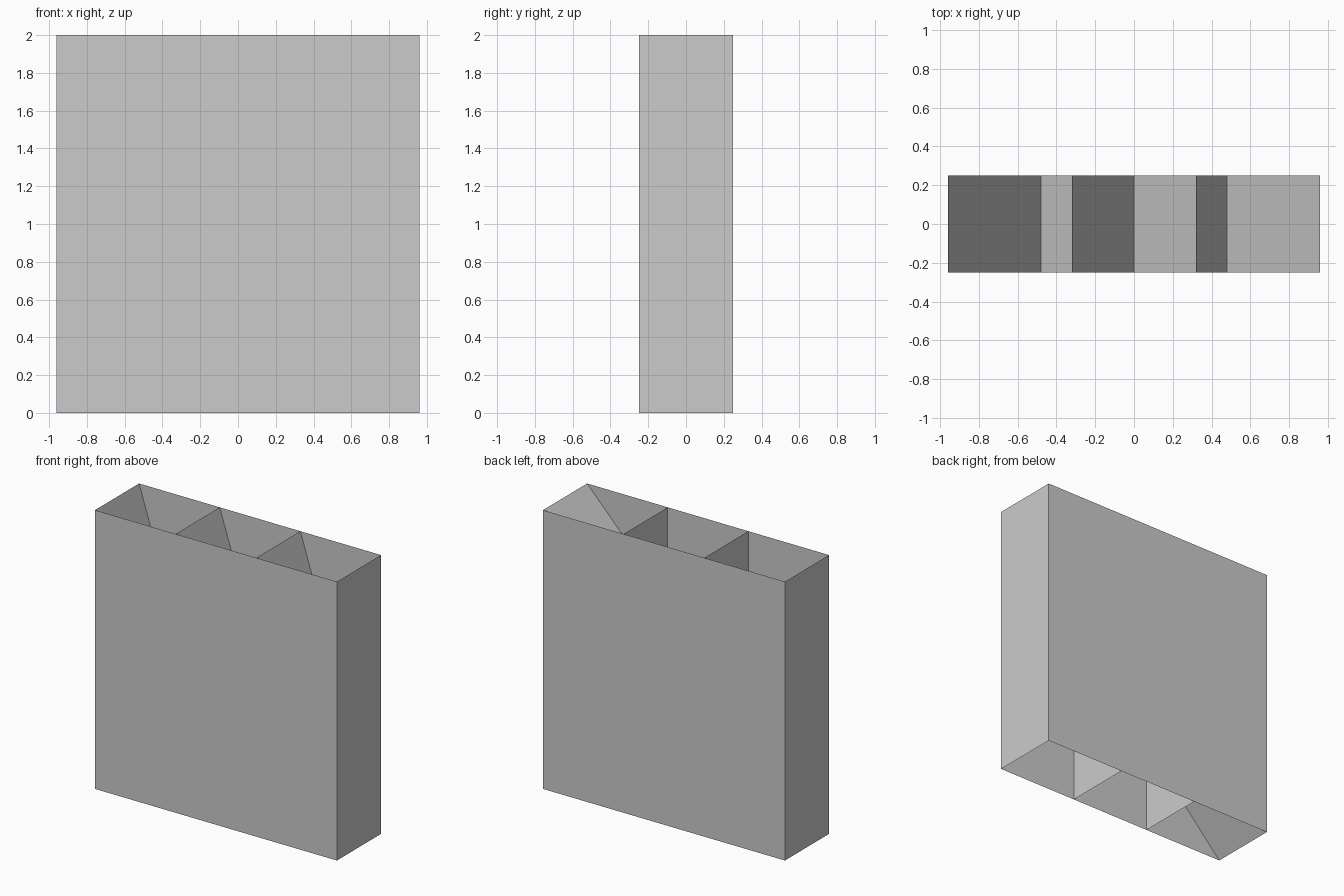
import bpy, bmesh

if "Cube" in bpy.data.objects:
    bpy.data.objects.remove(bpy.data.objects["Cube"])

W, D, H = 0.96, 0.25, 2.0   # half width, half depth, height
CELL = 2 * W / 3            # spacing of the inner walls


def new_object(name, bm):
    mesh = bpy.data.meshes.new(name)
    bm.to_mesh(mesh)
    bm.free()
    bpy.context.collection.objects.link(bpy.data.objects.new(name, mesh))


def panel(name, x_bottom, x_top):
    """Thin sheet spanning the full depth and height."""
    bm = bmesh.new()
    corners = [(x_bottom, -D, 0), (x_bottom, D, 0), (x_top, D, H), (x_top, -D, H)]
    bm.faces.new([bm.verts.new(c) for c in corners])
    new_object(name, bm)


# Outer sleeve, open at the top and bottom
bm = bmesh.new()
bmesh.ops.create_cube(bm, size=1)
bmesh.ops.scale(bm, vec=(2 * W, 2 * D, H), verts=bm.verts)
bmesh.ops.translate(bm, vec=(0, 0, H / 2), verts=bm.verts)
caps = [f for f in bm.faces if abs(f.normal.z) > 0.5]
bmesh.ops.delete(bm, geom=caps, context='FACES_ONLY')
new_object("outer_sleeve", bm)

# Upright dividers between the three cells
for i in (1, 2):
    panel(f"divider_{i}", -W + i * CELL, -W + i * CELL)

# Steep brace in each cell, leaning from top left to bottom right
for i in range(3):
    left = -W + i * CELL
    panel(f"cell_brace_{i + 1}", left + CELL, left)

# Long diagonal from bottom left to top right
panel("long_diagonal", -W, W)
